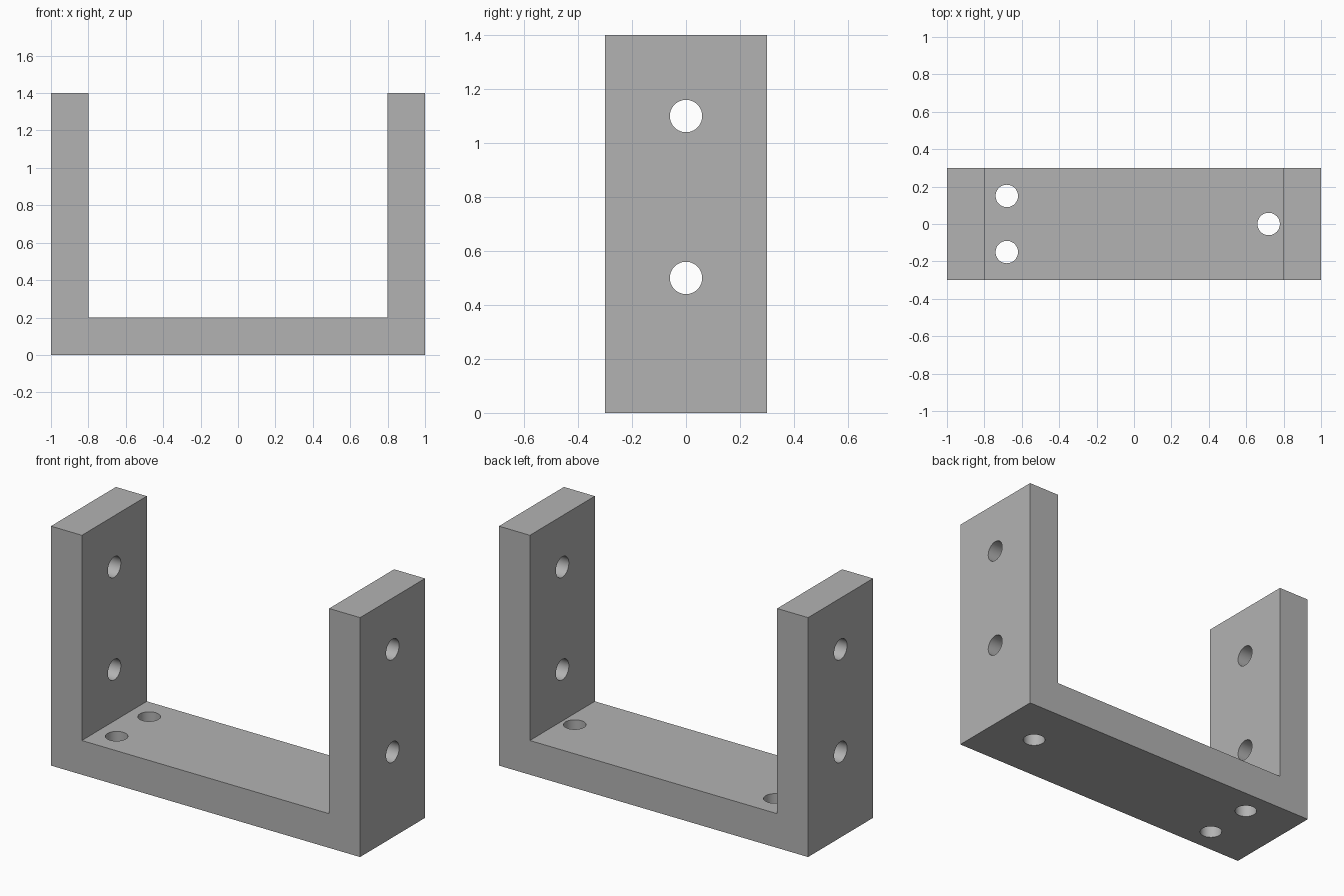
import bpy
import bmesh
from math import radians
from mathutils import Matrix, Vector

cube = bpy.data.objects.get("Cube")
if cube:
    bpy.data.objects.remove(cube, do_unlink=True)

WIDTH, DEPTH, HEIGHT, THICK = 2.0, 0.6, 1.4, 0.2
HOLE_RADIUS = 0.06


def make_object(name, bm):
    bmesh.ops.recalc_face_normals(bm, faces=bm.faces[:])
    mesh = bpy.data.meshes.new(name)
    bm.to_mesh(mesh)
    bm.free()
    obj = bpy.data.objects.new(name, mesh)
    bpy.context.scene.collection.objects.link(obj)
    return obj


def add_drill(bm, centre, length, turn=Matrix()):
    bmesh.ops.create_cone(bm, cap_ends=True, segments=48, radius1=HOLE_RADIUS,
                          radius2=HOLE_RADIUS, depth=length,
                          matrix=Matrix.Translation(centre) @ turn)


# Matte grey metal
grey = bpy.data.materials.new("bracket grey")
grey.use_nodes = True
grey.diffuse_color = (0.45, 0.45, 0.45, 1)
grey.node_tree.nodes["Principled BSDF"].inputs["Base Color"].default_value = grey.diffuse_color

# U-shaped profile, extruded from front to back
outer, inner = WIDTH / 2, WIDTH / 2 - THICK
half = [(outer, 0), (outer, HEIGHT), (inner, HEIGHT), (inner, THICK)]
profile = half + [(-x, z) for x, z in reversed(half)]
bm = bmesh.new()
face = bm.faces.new([bm.verts.new((x, -DEPTH / 2, z)) for x, z in profile])
swept = bmesh.ops.extrude_face_region(bm, geom=[face])
bmesh.ops.translate(bm, vec=Vector((0, DEPTH, 0)),
                    verts=[v for v in swept["geom"] if isinstance(v, bmesh.types.BMVert)])
bracket = make_object("u_bracket", bm)
bracket.data.materials.append(grey)

# Drills: two through both uprights, three through the base
bm = bmesh.new()
for z in (0.5, 1.1):
    add_drill(bm, (0, 0, z), WIDTH + THICK, Matrix.Rotation(radians(90), 4, "Y"))
for x, y in ((-0.68, -0.15), (-0.68, 0.15), (0.72, 0)):
    add_drill(bm, (x, y, THICK / 2), THICK * 1.5)
drills = make_object("hole_drills", bm)
drills.data.materials.append(grey)
drills.hide_render = True

# Cut the holes, then discard the drills
cut = bracket.modifiers.new("screw holes", "BOOLEAN")
cut.operation = "DIFFERENCE"
cut.solver = "EXACT"
cut.object = drills
bpy.ops.object.select_all(action="DESELECT")
bpy.context.view_layer.objects.active = bracket
bracket.select_set(True)
bpy.ops.object.modifier_apply(modifier=cut.name)
bpy.data.objects.remove(drills, do_unlink=True)

# Smooth hole walls with crisp edges
bpy.ops.object.shade_smooth_by_angle(angle=radians(30))
